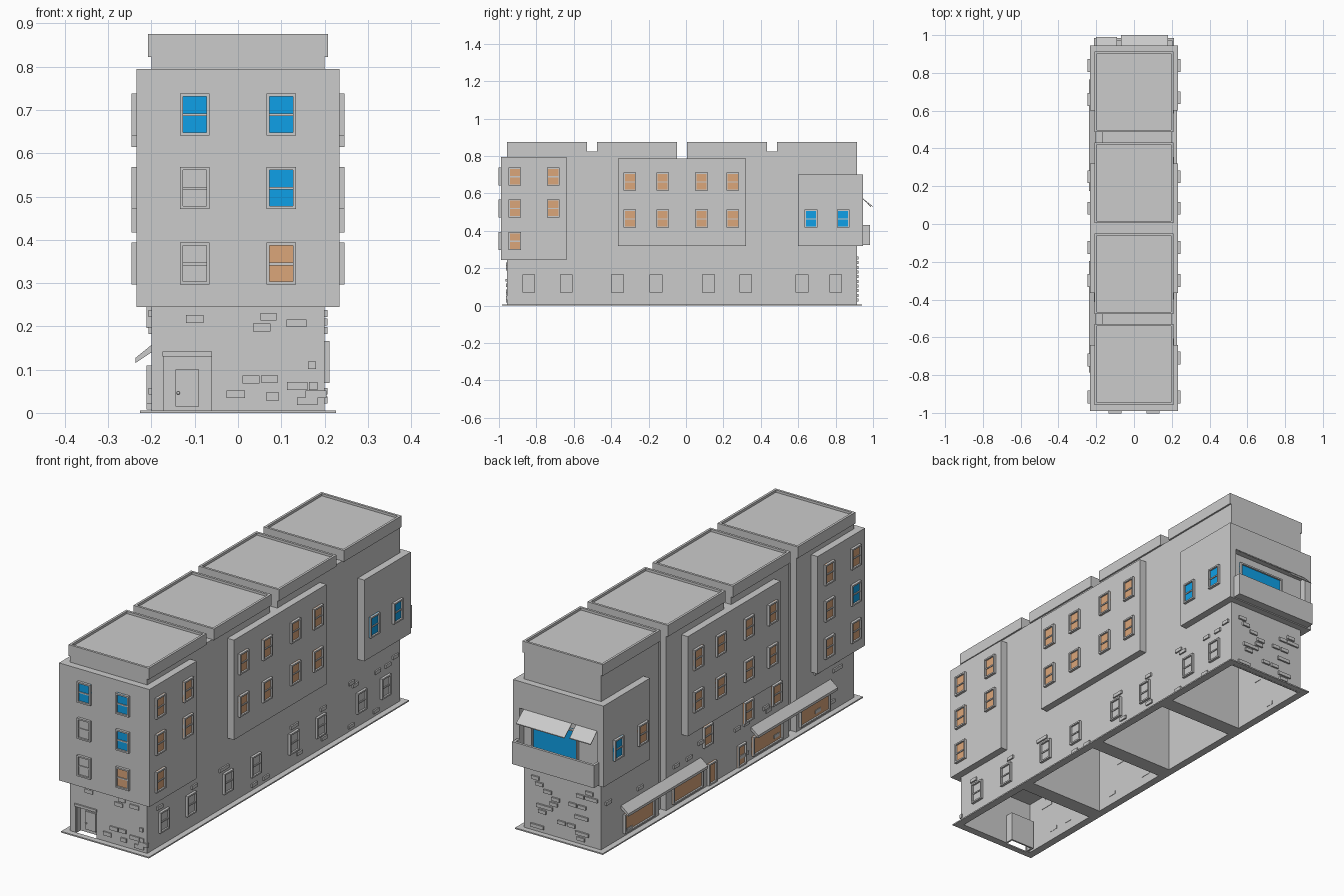
import bpy, bmesh, random
from math import radians
from mathutils import Vector

old = bpy.data.objects.get("Cube")
if old:
    bpy.data.objects.remove(old, do_unlink=True)
random.seed(4)


def material(name, rgb):
    m = bpy.data.materials.new(name)
    m.use_nodes = True
    m.diffuse_color = (*rgb, 1)
    bsdf = next(n for n in m.node_tree.nodes if n.type == 'BSDF_PRINCIPLED')
    bsdf.inputs["Base Color"].default_value = (*rgb, 1)
    return m


GREY = material("wall grey", (.6, .6, .6))
BLUE = material("blue glass", (.005, .37, .84))
ORANGE = material("orange glass", (.71, .38, .195))


def place(name, mesh, loc=(0, 0, 0), turn=0):
    ob = bpy.data.objects.new(name, mesh)
    ob.location = loc
    ob.rotation_euler.z = radians(turn)
    bpy.context.collection.objects.link(ob)
    return ob


def mesh_of(name, boxes, mats=(GREY,)):
    """Mesh from (x range, y range, z range, material index) boxes."""
    bm = bmesh.new()
    for xr, yr, zr, *idx in boxes:
        vs = bmesh.ops.create_cube(bm, size=1)["verts"]
        for v in vs:
            v.co = Vector(r[0] if c < 0 else r[1] for c, r in zip(v.co, (xr, yr, zr)))
        for f in {f for v in vs for f in v.link_faces}:
            f.material_index = idx[0] if idx else 0
    me = bpy.data.meshes.new(name)
    bm.to_mesh(me)
    bm.free()
    for m in mats:
        me.materials.append(m)
    return me


def boxes(name, *parts):
    return place(name, mesh_of(name, parts))


def extrude_x(name, profile, xr):
    """Prism of a (y, z) profile along x."""
    bm = bmesh.new()
    f = bm.faces.new([bm.verts.new((xr[0], y, z)) for y, z in profile])
    ext = bmesh.ops.extrude_face_region(bm, geom=[f])["geom"]
    bmesh.ops.translate(bm, vec=(xr[1] - xr[0], 0, 0),
                        verts=[g for g in ext if isinstance(g, bmesh.types.BMVert)])
    bmesh.ops.recalc_face_normals(bm, faces=bm.faces)
    me = bpy.data.meshes.new(name)
    bm.to_mesh(me)
    bm.free()
    me.materials.append(GREY)
    return place(name, me)


def window_mesh(name, glass, w, h, bar=True):
    """Framed pane facing -y, centred on its origin."""
    a, b, t, d = w / 2, h / 2, .007, (-.012, 0)
    parts = [((-a, -a + t), d, (-b, b)), ((a - t, a), d, (-b, b)),
             ((-a, a), d, (b - t, b)), ((-a, a), d, (-b, -b + t)),
             ((-a, a), (-.004, 0), (-b, b), 1)]
    if bar:
        parts.append(((-a, a), (-.008, 0), (-.004, .002)))
    return mesh_of(name, parts, (GREY, glass))


W, BAY = .2, .234
starts = [-.957 + .481 * i for i in range(4)]
DEPTH = .427

# Four hollow house blocks with rimmed flat roofs
for i, y in enumerate(starts):
    block = boxes(f"house_block_{i + 1}", ((-W, W), (y, y + DEPTH), (0, .826)))
    bm = bmesh.new()
    bm.from_mesh(block.data)
    bm.faces.ensure_lookup_table()
    bmesh.ops.delete(bm, geom=[f for f in bm.faces if f.normal.z < -.5], context='FACES')
    bm.to_mesh(block.data)
    bm.free()
    sol = block.modifiers.new("walls", 'SOLIDIFY')
    sol.thickness, sol.offset = .012, -1
    r, e, rim = .208, y + DEPTH, (.822, .875)
    boxes(f"roof_{i + 1}",
          ((-r, r), (y, y + .011), rim), ((-r, r), (e - .011, e), rim),
          ((-r, -r + .011), (y, e), rim), ((r - .011, r), (y, e), rim),
          ((-r, r), (y, e), (.822, .864)))

# Links filling the gaps between blocks, and the pavement frame
pave = (0, .006)
strips = [((s - .014, s + .014), (-.984, .94), pave) for s in (-.213, .213)]
strips += [((-W, W), yr, pave) for yr in ((-.984, -.957), (.914, .94))]
for i, y in enumerate(starts[:3]):
    gap = (y + DEPTH, starts[i + 1])
    strips.append(((-W, W), gap, pave))
    boxes(f"link_{i + 1}", ((-W if i == 1 else -.17, W), gap, (.006, .787 if i == 1 else .824)))
boxes("pavement", *strips)

# Projecting bays
boxes("front_bay", ((-BAY, BAY), (-.99, -.64), (.245, .795)))
boxes("middle_bay", ((-BAY, BAY), (-.364, .32), (.32, .787)))
rear = (.6, .945)
boxes("rear_bay", ((-BAY, BAY), rear, (.575, .70)), ((-BAY, BAY), rear, (.32, .335)),
      ((-BAY, -.2), rear, (.335, .575)), ((.2, BAY), rear, (.335, .575)))

# Balcony tray, its wide window and the two thin canopies
rail = (.325, .43)
boxes("balcony", ((-.212, .212), (.972, .984), rail), ((-.212, -.2), (.93, .984), rail),
      ((.2, .212), (.93, .984), rail), ((-.212, .212), (.93, .984), (.325, .335)))
place("balcony_window", window_mesh("balcony_window", BLUE, .24, .17, False), (.035, .914, .45), 180)
for name, xr, out in (("wide_canopy", (-.07, .18), 1), ("narrow_canopy", (-.2, -.09), .99)):
    extrude_x(name, [(.94, .578), (out, .53), (out, .526), (.94, .574)], xr)

# Sash windows: one mesh for each pane colour
sash = {c: window_mesh("sash_" + m.name, m, .068, .097)
        for c, m in (("g", GREY), ("b", BLUE), ("o", ORANGE))}


def row(name, side, wall, z, places, colours):
    turn = {"front": 0, "right": 90, "left": -90}[side]
    for p, c in zip(places, colours):
        loc = (p, wall, z) if side == "front" else (wall, p, z)
        place(name, sash[c], loc, turn)


floors = (.69, .52, .345)
for z, front, right, left in zip(floors, ("bb", "gb", "go"), ("oo", "oo", "o"), ("oo", "bo", "oo")):
    row("front_window", "front", -.99, z, (-.1, .1), front)
    row("front_bay_window", "right", BAY, z, (-.915, -.71), right)
    row("front_bay_window", "left", -BAY, z, (-.915, -.72), left)
for z in (.663, .465):
    for side, wall in (("right", BAY), ("left", -BAY)):
        row("middle_bay_window", side, wall, z, (-.3, -.125, .083, .25), "oooo")
row("rear_bay_window", "right", BAY, .465, (.668, .84), "bb")
row("rear_bay_window", "left", -BAY, .465, (.66, .84), "ob")
row("ground_window", "right", W, .118, (-.84, -.64, -.366, -.16, .12, .32, .62, .8), "g" * 8)
row("low_window", "left", -W, .245, (-.38, -.17, .13), "ooo")

# Shopfronts, shop doors and awnings along the left street side
shop = window_mesh("shopfront", ORANGE, .22, .09, False)
shop_door = window_mesh("shop_door", ORANGE, .06, .1, False)
for y in (-.66, -.31, .28, .64):
    place("shopfront", shop, (-W, y, .065), -90)
for y in (-.12, .1):
    place("shop_door", shop_door, (-W, y, .058), -90)
for y in (-.49, .47):
    awning = extrude_x("awning", [(0, .157), (.037, .127), (.037, .115), (0, .14)], (-.295, .295))
    awning.location = (-W, y, 0)
    awning.rotation_euler.z = radians(90)

# Recessed front door
cut = boxes("door_cutter", ((-.172, -.062), (-.98, -.93), (-.02, .13)))
cut.hide_render = True
cut.hide_viewport = True
cut.display_type = 'WIRE'
mod = bpy.data.objects["house_block_1"].modifiers.new("doorway", 'BOOLEAN')
mod.object, mod.operation, mod.solver = cut, 'DIFFERENCE', 'EXACT'
inner = (-.946, -.91)
boxes("door_recess", ((-.18, -.172), inner, (0, .138)), ((-.062, -.054), inner, (0, .138)),
      ((-.18, -.054), inner, (.13, .138)), ((-.172, -.062), (-.918, -.91), (0, .13)))
boxes("front_door", ((-.145, -.09), (-.924, -.918), (.015, .1)))
boxes("door_header", ((-.175, -.06), (-.964, -.957), (.13, .142)))
bpy.ops.mesh.primitive_uv_sphere_add(segments=10, ring_count=6, radius=.004, location=(-.138, -.927, .046))
knob = bpy.context.object
knob.name = "door_knob"
knob.data.materials.append(GREY)

# Raised bricks: placed on the front, scattered on the other walls
front = [(-.1, .217, .04), (.055, .197, .04), (.07, .222, .037), (.135, .207, .046),
         (.03, .077, .04), (.073, .078, .037), (-.005, .043, .042), (.08, .038, .03),
         (.137, .062, .048), (.174, .062, .02), (.171, .11, .018), (.18, .043, .048), (.16, .027, .048)]
bricks = [((x - w / 2, x + w / 2), (-.963, -.95), (z - .009, z + .009)) for x, z, w in front]
for k in range(24):
    x, z = random.uniform(-.17, .17), .03 + .025 * random.randrange(11)
    bricks.append(((x - .02, x + .02), (.905, .921), (z - .008, z + .008)))
for k in range(44):
    s = random.choice((-1, 1))
    y, z = random.uniform(-.9, .88), random.choice((.03, .05, .19, .21, .23))
    if any(a - .03 < y < a + DEPTH + .03 and y + .03 < a + DEPTH and y - .03 > a for a in starts):
        bricks.append((sorted((s * .19, s * .207)), (y - .02, y + .02), (z - .008, z + .008)))
boxes("raised_bricks", *bricks)
